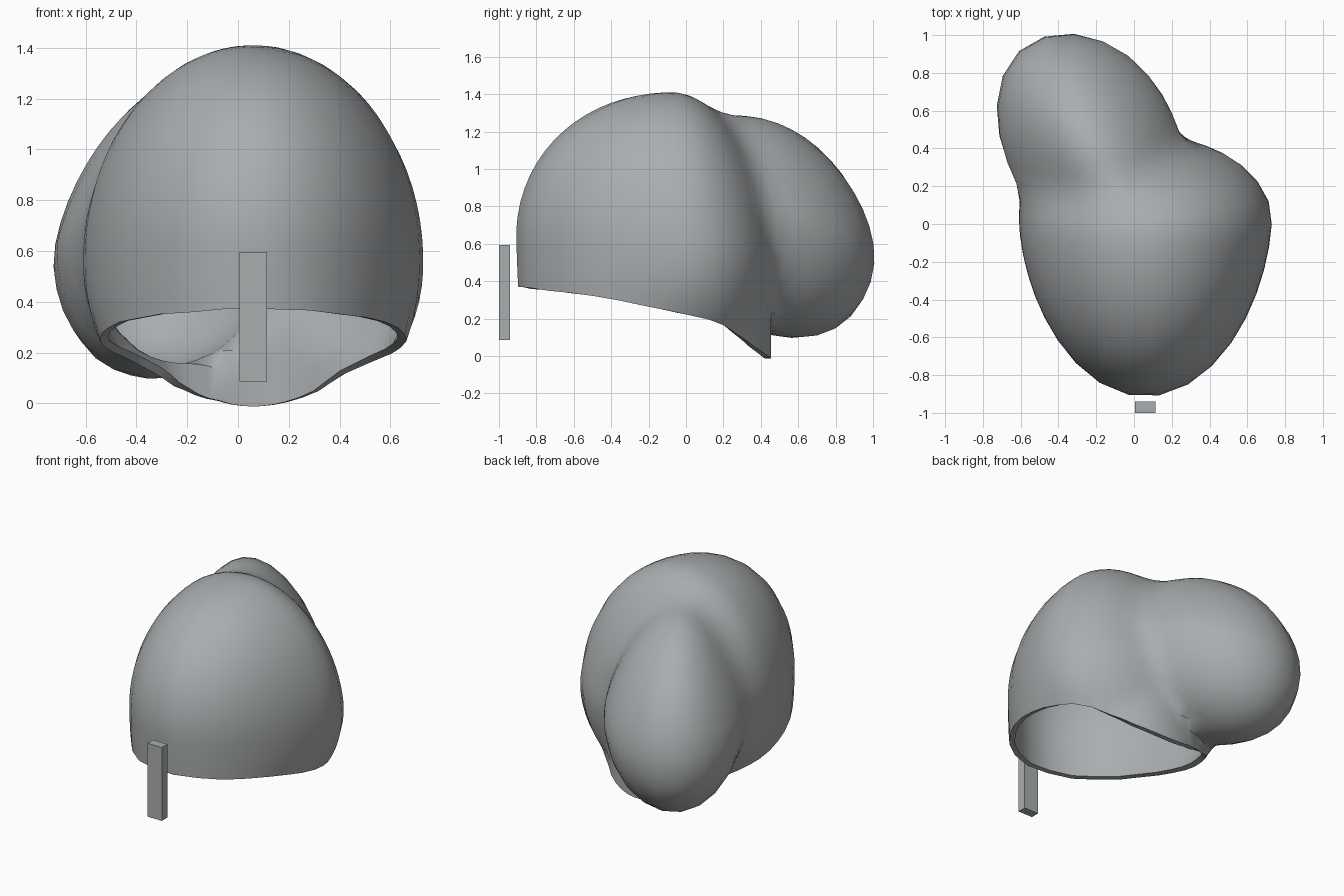
import bpy, bmesh
from math import sin, cos, pi, sqrt, hypot
from mathutils import Vector

if "Cube" in bpy.data.objects:
    bpy.data.objects.remove(bpy.data.objects["Cube"])


def material(name, colour):
    m = bpy.data.materials.new(name)
    m.use_nodes = True
    m.diffuse_color = colour
    m.node_tree.nodes["Principled BSDF"].inputs["Base Color"].default_value = colour
    return m


def add_object(name, bm, mat):
    me = bpy.data.meshes.new(name)
    bm.to_mesh(me)
    bm.free()
    me.materials.append(mat)
    ob = bpy.data.objects.new(name, me)
    bpy.context.collection.objects.link(ob)
    return ob


grey = material("soft_grey", (0.4, 0.42, 0.43, 1))

ORIGIN = Vector((-0.03, 0.12, 0.55))
SEGMENTS, ROWS = 40, 24
RIM = [(-1.2, 0.4), (-0.9, 0.375), (-0.65, 0.345), (-0.4, 0.31), (-0.1, 0.245),
       (0.17, 0.19), (0.45, 0), (0.7, -0.2)]


def dome(p):
    """Main dome: long toward the front, short at the back."""
    dz = p.z - 0.55
    x = (p.x - 0.06) / (0.67 + 0.06 * min(p.y, 0))
    y = p.y - 0.02 + 0.11 * max(dz, 0)
    z = dz / (0.86 if dz > 0 else 0.66 + 0.9 * max(-y, 0))
    y /= 0.45 if y > 0 else 0.93
    return (sqrt(x * x + y * y + z * z) - 1) * 0.6


def lobe(p):
    """Drooping lobe that leans back and to the right, narrower at its top."""
    x, y = p.x + 0.25, p.y - 0.44
    along, across = -0.5 * x + 0.866 * y, 0.866 * x + 0.5 * y
    z = p.z - 0.69 + 0.28 * along
    width = (0.47 if across > 0 else 0.43) - 0.22 * max(z, 0)
    return (sqrt((along / 0.6) ** 2 + (across / width) ** 2 + (z / 0.57) ** 2) - 1) * 0.5


def neck(p):
    """Short round collar that forms the back lip of the opening."""
    return max(hypot(p.x - 0.05, p.y) - 0.455, p.z - 0.5)


def blend(a, b, k):
    h = max(k - abs(a - b), 0) / k
    return min(a, b) - h * h * k / 4


def field(p):
    return blend(blend(dome(p), lobe(p), 0.13), neck(p), 0.03)


def surface(azimuth, polar):
    """Outer surface point in a direction from the inner origin."""
    d = Vector((sin(polar) * cos(azimuth), sin(polar) * sin(azimuth), cos(polar)))
    low, high = 0.0, 1.8
    for _ in range(20):
        mid = (low + high) / 2
        if field(ORIGIN + d * mid) < 0:
            low = mid
        else:
            high = mid
    return ORIGIN + d * low


def rim_height(y):
    for (y0, z0), (y1, z1) in zip(RIM, RIM[1:]):
        if y <= y1:
            return z0 + (z1 - z0) * (y - y0) / (y1 - y0)
    return RIM[-1][1]


def rim_angle(azimuth):
    """Polar angle at which the surface meets the opening."""
    angle = pi / 3
    while angle < pi * 0.95:
        p = surface(azimuth, angle)
        if p.z < rim_height(p.y):
            break
        angle += 0.008
    return angle


# Hollow shell, lofted from the crown to the rim
bm = bmesh.new()
crown = bm.verts.new(surface(0, 0))
columns = []
for i in range(SEGMENTS):
    azimuth = 2 * pi * i / SEGMENTS
    end = rim_angle(azimuth)
    columns.append([bm.verts.new(surface(azimuth, end * j / ROWS)) for j in range(1, ROWS + 1)])
for i, a in enumerate(columns):
    b = columns[(i + 1) % SEGMENTS]
    bm.faces.new((crown, a[0], b[0]))
    for j in range(ROWS - 1):
        bm.faces.new((a[j], a[j + 1], b[j + 1], b[j]))
shell = add_object("shell", bm, grey)
solid = shell.modifiers.new("thickness", "SOLIDIFY")
solid.thickness = 0.035
solid.offset = -1
bpy.ops.object.select_all(action="DESELECT")
shell.select_set(True)
bpy.context.view_layer.objects.active = shell
bpy.ops.object.modifier_apply(modifier=solid.name)
bpy.ops.object.shade_smooth_by_angle(angle=pi / 4)

# Upright bar in front of the opening
bm = bmesh.new()
bmesh.ops.create_cube(bm, size=1)
bmesh.ops.scale(bm, vec=(0.11, 0.06, 0.51), verts=bm.verts)
bmesh.ops.translate(bm, vec=(0.06, -0.97, 0.34), verts=bm.verts)
add_object("front_bar", bm, grey)
